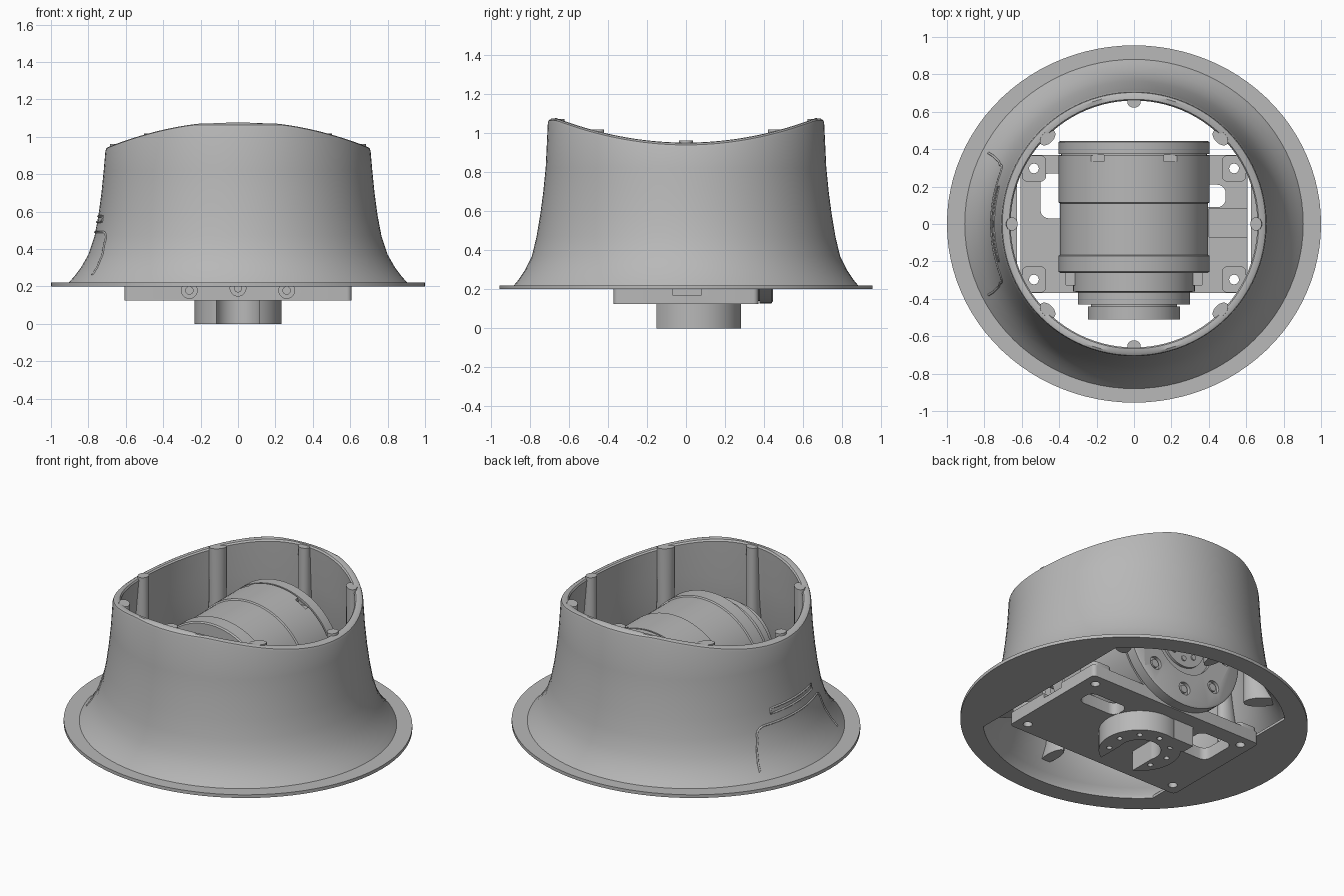
import bpy, bmesh
from math import sin, cos, pi, radians, sqrt
from mathutils import Matrix

if "Cube" in bpy.data.objects:
    bpy.data.objects.remove(bpy.data.objects["Cube"])

GREY = (0.48, 0.48, 0.48, 1)
grey = bpy.data.materials.new("plain grey")
grey.use_nodes = True
grey.diffuse_color = GREY
grey.node_tree.nodes["Principled BSDF"].inputs["Base Color"].default_value = GREY

SEG = 96
AXIS_Z = 0.53     # height of the motor axis


def smooth(obj):
    bpy.ops.object.select_all(action="DESELECT")
    obj.select_set(True)
    bpy.context.view_layer.objects.active = obj
    bpy.ops.object.shade_smooth_by_angle(angle=radians(32))


def finish(name, bm):
    bmesh.ops.recalc_face_normals(bm, faces=bm.faces[:])
    mesh = bpy.data.meshes.new(name)
    bm.to_mesh(mesh)
    bm.free()
    obj = bpy.data.objects.new(name, mesh)
    bpy.context.collection.objects.link(obj)
    mesh.materials.append(grey)
    smooth(obj)
    return obj


def loft(name, rings, closed=False):
    """Skin a list of equal point rings; closed joins last to first, else caps."""
    bm = bmesh.new()
    loops = [[bm.verts.new(p) for p in ring] for ring in rings]
    pairs = list(zip(loops, loops[1:]))
    if closed:
        pairs.append((loops[-1], loops[0]))
    for a, b in pairs:
        n = len(a)
        for i in range(n):
            bm.faces.new((a[i], a[(i + 1) % n], b[(i + 1) % n], b[i]))
    if not closed:
        bm.faces.new(loops[0])
        bm.faces.new(loops[-1])
    return finish(name, bm)


def box(name, x, y, z, bevel=0):
    bm = bmesh.new()
    size = [b - a for a, b in (x, y, z)]
    mid = [(a + b) / 2 for a, b in (x, y, z)]
    bmesh.ops.create_cube(bm, size=1, matrix=Matrix.Translation(mid) @ Matrix.Diagonal((*size, 1)))
    if bevel:   # round the upright corners only
        edges = [e for e in bm.edges if abs(e.verts[0].co.z - e.verts[1].co.z) > 0.001]
        bmesh.ops.bevel(bm, geom=edges, offset=bevel, segments=5, affect="EDGES", profile=0.5)
    return finish(name, bm)


def cylinder(name, centre, radius, depth, along_y=False, seg=32):
    bm = bmesh.new()
    turn = Matrix.Rotation(pi / 2, 4, "X") if along_y else Matrix()
    bmesh.ops.create_cone(bm, cap_ends=True, segments=seg, radius1=radius, radius2=radius,
                          depth=depth, matrix=Matrix.Translation(centre) @ turn)
    return finish(name, bm)


def cut(target, cutter):
    mod = target.modifiers.new("cut", "BOOLEAN")
    mod.operation, mod.object, mod.solver = "DIFFERENCE", cutter, "EXACT"
    bpy.context.view_layer.objects.active = target
    bpy.ops.object.modifier_apply(modifier=mod.name)
    bpy.data.objects.remove(cutter)
    smooth(target)


# Flared shell with flange and saddle-shaped rim: (height, radius)
flare = [(0.22, 0.905), (0.25, 0.878), (0.30, 0.84), (0.37, 0.80), (0.47, 0.767),
         (0.58, 0.746), (0.70, 0.73), (0.82, 0.718)]


def saddle(y):
    return min(0.125, 0.285 * y * y)


def shell_ring(rx, ry, z, lift=0):
    angles = [2 * pi * i / SEG for i in range(SEG)]
    return [(rx * cos(t), ry * sin(t), z + lift * saddle(ry * sin(t))) for t in angles]


def flat_y(z, r):     # the foot is slightly narrower front to back
    return r - 0.025 * max(0, (0.5 - z) / 0.28)


rings = [shell_ring(1, 0.955, 0.2), shell_ring(1, 0.955, 0.22)]
rings += [shell_ring(r, flat_y(z, r), z) for z, r in flare]
rings += [shell_ring(0.709, 0.707, 0.925, 1), shell_ring(0.704, 0.703, 0.938, 1),
          shell_ring(0.69, 0.69, 0.947, 1), shell_ring(0.667, 0.667, 0.95, 1),
          shell_ring(0.66, 0.66, 0.942, 1)]
rings += [shell_ring(r - 0.045, flat_y(z, r) - 0.045, z) for z, r in reversed(flare)]
rings.append(shell_ring(0.865, 0.84, 0.2))
loft("flared_shell", rings, closed=True)

# Flat floor on both sides, open in the middle
floor = loft("side_floor", [shell_ring(0.875, 0.85, 0.2), shell_ring(0.875, 0.85, 0.216)])
cut(floor, box("opening_cutter", (-0.625, 0.625), (-1, 1), (0, 0.4)))

# Ribs that grow out of the inner wall
for k in range(8):
    a = k * pi / 4
    top = 0.962 + 0.9 * saddle(0.65 * sin(a))
    width = 0.05 if k % 2 else 0.036
    rings = []
    for z, outer in ((0.3, 0.815), (0.37, 0.775), (0.47, 0.745), (0.7, 0.705), (top, 0.683)):
        mid, half = (outer + 0.622) / 2, (outer - 0.622) / 2
        ring = []
        for i in range(24):
            t = 2 * pi * i / 24
            u, v = mid + half * cos(t), width * sin(t)
            ring.append((u * cos(a) - v * sin(a), u * sin(a) + v * cos(a), z))
        rings.append(ring)
    loft("wall_rib", rings)


# Raised seam lines of the access hatch on the -x side
def surface_point(y, z):
    for (z0, r0), (z1, r1) in zip(flare, flare[1:]):
        if z0 <= z <= z1:
            r = r0 + (r1 - r0) * (z - z0) / (z1 - z0)
            return (-r * sqrt(1 - (y / flat_y(z, r)) ** 2), y, z)


def seam(name, points, cyclic=False):
    curve = bpy.data.curves.new(name, "CURVE")
    curve.dimensions = "3D"
    curve.bevel_depth = 0.006
    curve.bevel_resolution = 2
    spline = curve.splines.new("POLY")
    spline.points.add(len(points) - 1)
    for p, (y, z) in zip(spline.points, points):
        p.co = (*surface_point(y, z), 1)
    spline.use_cyclic_u = cyclic
    curve.materials.append(grey)
    bpy.context.collection.objects.link(bpy.data.objects.new(name, curve))


half = [(0.38 - 0.008 * i, 0.26 + 0.02 * i) for i in range(9)]
half += [(0.255 + 0.06 * cos(a * pi / 12), 0.43 + 0.06 * sin(a * pi / 12)) for a in range(1, 7)]
half += [(0.255 - 0.04 * i, 0.49) for i in range(1, 7)]
seam("hatch_seam", half + [(-y, z) for y, z in reversed(half)])
slot = [(-0.2 + 0.04 * i, 0.545) for i in range(11)]
seam("hatch_slot", slot + [(y, 0.575) for y, z in reversed(slot)], cyclic=True)

# Base plate with slots, screw holes and a cable notch
plate = box("base_plate", (-0.607, 0.607), (-0.37, 0.37), (0.125, 0.2), 0.025)
cut(plate, box("slot_cutter", (-0.5, -0.27), (0.03, 0.27), (0, 0.4), 0.045))
cut(plate, box("slot_cutter", (0.22, 0.49), (0.09, 0.21), (0, 0.4), 0.045))
cut(plate, box("notch_cutter", (0.4, 0.7), (-0.07, 0.08), (0.17, 0.3)))
for sx in (-1, 1):
    for sy in (-1, 1):
        x, y = 0.535 * sx, 0.297 * sy
        pad = box("corner_pad", (x - 0.065, x + 0.065), (y - 0.07, y + 0.07), (0.19, 0.225), 0.03)
        for part in (plate, pad):
            cut(part, cylinder("hole_cutter", (x, y, 0.2), 0.026, 0.4))

# Sunk bolts in the front edge of the plate
for x, z in ((-0.26, 0.178), (0, 0.19), (0.26, 0.178)):
    cut(plate, cylinder("bolt_cutter", (x, -0.37, z), 0.042, 0.04, True))
    cylinder("plate_bolt", (x, -0.36, z), 0.022, 0.02, True)

# Open collar under the plate
collar = cylinder("cable_collar", (0, 0.05, 0.065), 0.232, 0.13, seg=64)
cut(collar, cylinder("bore_cutter", (0, 0.05, 0.05), 0.12, 0.15, seg=48))
cut(collar, box("mouth_cutter", (-0.115, 0.115), (-0.3, 0.03), (-0.1, 0.125)))
for k in range(7):
    a = radians(-30 + 40 * k)
    cut(collar, cylinder("hole_cutter", (0.175 * cos(a), 0.05 + 0.175 * sin(a), 0), 0.016, 0.08))
box("collar_tab", (-0.2, -0.06), (0.19, 0.28), (0, 0.13))

# Motor lying front to back: (y, radius)
profile = [(0.445, 0.39), (0.438, 0.403), (0.375, 0.403), (0.375, 0.39), (0.365, 0.39),
           (0.365, 0.403), (0.115, 0.403), (0.11, 0.395), (-0.165, 0.395), (-0.17, 0.403),
           (-0.255, 0.403), (-0.262, 0.395), (-0.262, 0.325), (-0.36, 0.325), (-0.365, 0.3),
           (-0.43, 0.3), (-0.43, 0.23), (-0.44, 0.23), (-0.44, 0.247), (-0.51, 0.247)]
motor = loft("motor_body", [[(r * cos(2 * pi * i / SEG), y, AXIS_Z + r * sin(2 * pi * i / SEG))
                             for i in range(SEG)] for y, r in profile])
cut(motor, cylinder("rear_cutter", (0, 0.45, AXIS_Z), 0.2, 0.06, True, 64))
cut(motor, cylinder("front_cutter", (0, -0.51, AXIS_Z), 0.11, 0.06, True, 48))
for x in (-0.2, 0.2):
    cut(motor, box("notch_cutter", (x - 0.04, x + 0.04), (0.335, 0.37), (0.86, 1)))

# Motor end bolts, sunk in the rear face, and the hub inside the rear recess
cylinder("rear_hub", (0, 0.42, AXIS_Z), 0.15, 0.03, True, 48)
for k in range(8):
    a = k * pi / 4
    c, s = cos(a), sin(a)
    cut(motor, cylinder("bolt_cutter", (0.3 * c, 0.445, AXIS_Z + 0.3 * s), 0.04, 0.04, True, 24))
    cylinder("rear_bolt", (0.3 * c, 0.43, AXIS_Z + 0.3 * s), 0.024, 0.02, True, 24)
    cylinder("hub_bolt", (0.1 * c, 0.437, AXIS_Z + 0.1 * s), 0.016, 0.01, True, 16)
    cut(motor, cylinder("hole_cutter", (0.185 * c, -0.51, AXIS_Z + 0.185 * s), 0.025, 0.03, True, 24))

# Brackets on the motor shoulders and feet of the cradle
for s in (-1, 1):
    box("shoulder_bracket", sorted((0.28 * s, 0.37 * s)), (-0.33, -0.25), (0.45, 0.61), 0.015)
    box("cradle_foot", sorted((0.2 * s, 0.36 * s)), (-0.25, 0.0), (0.19, 0.27))
